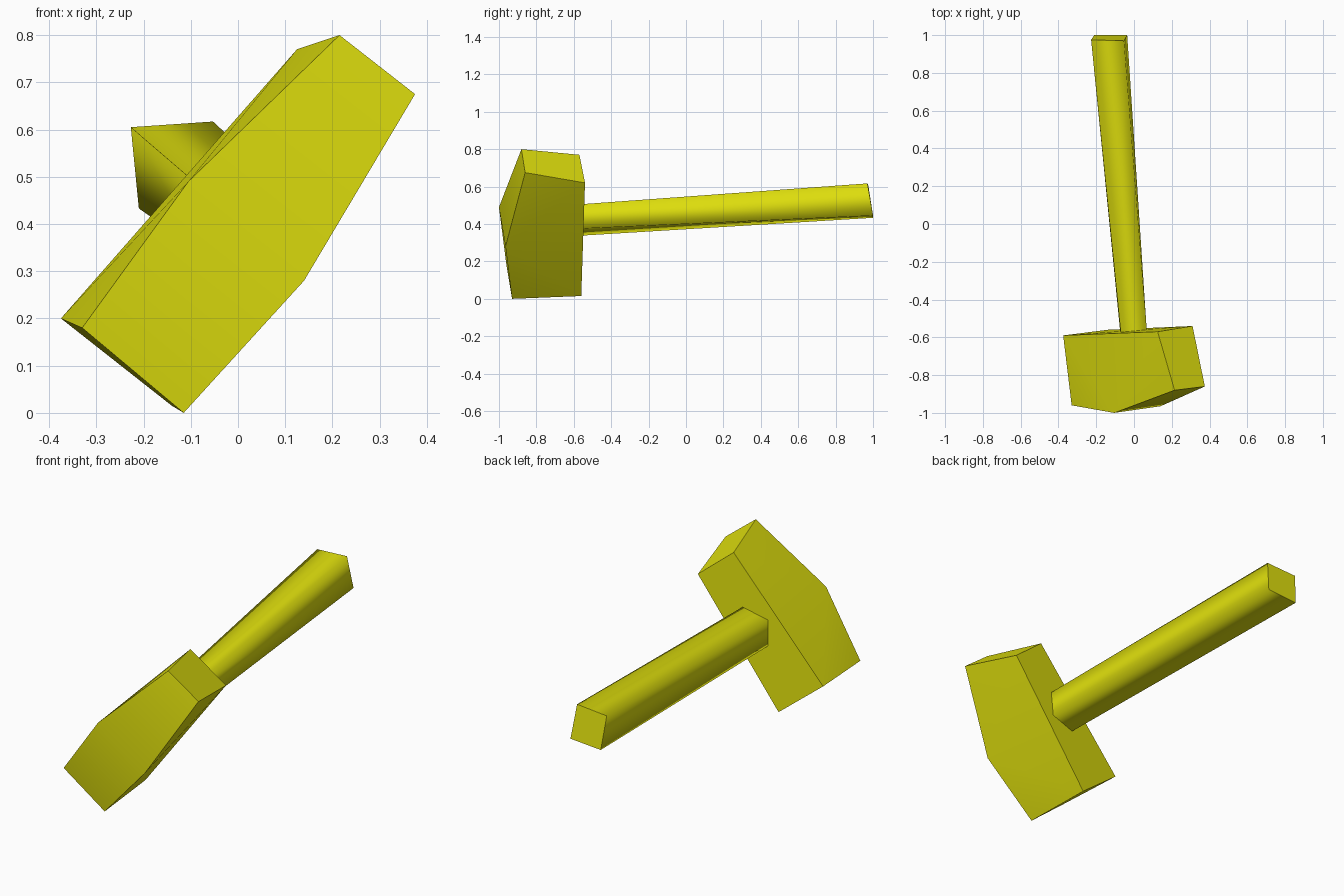
import bpy, bmesh, math

if "Cube" in bpy.data.objects:
    bpy.data.objects.remove(bpy.data.objects["Cube"])

yellow = bpy.data.materials.new("mustard yellow")
yellow.diffuse_color = (0.74, 0.74, 0.004, 1)
yellow.use_nodes = True
yellow.node_tree.nodes["Principled BSDF"].inputs["Base Color"].default_value = yellow.diffuse_color


def make(name, verts, faces):
    """Build a closed part with outward normals."""
    bm = bmesh.new()
    vs = [bm.verts.new(v) for v in verts]
    for f in faces:
        bm.faces.new([vs[i] for i in f])
    bmesh.ops.recalc_face_normals(bm, faces=bm.faces)
    me = bpy.data.meshes.new(name)
    bm.to_mesh(me)
    bm.free()
    me.materials.append(yellow)
    ob = bpy.data.objects.new(name, me)
    bpy.context.collection.objects.link(ob)
    return ob


# Mallet head: two five-point outlines (back top, front top, ridge, front bottom, back bottom)
upper_side = [(0.125, -0.57, 0.77), (0.215, -0.88, 0.80), (-0.105, -1.0, 0.49),
              (-0.33, -0.96, 0.18), (-0.375, -0.59, 0.20)]
lower_side = [(0.31, -0.54, 0.62), (0.375, -0.86, 0.675), (0.14, -0.965, 0.28),
              (-0.115, -0.93, 0.0), (-0.14, -0.56, 0.015)]
band = [(i, (i + 1) % 5, 5 + (i + 1) % 5, 5 + i) for i in range(5)]
cheek = [(0, 1, 2), (0, 2, 4), (2, 3, 4)]
cheeks = cheek + [tuple(i + 5 for i in f) for f in cheek]
head = make("mallet_head", upper_side + lower_side, band + cheeks)
bpy.context.view_layer.objects.active = head
head.select_set(True)
bpy.ops.object.shade_smooth_by_angle(angle=math.radians(35))

# Handle: four-sided taper with a slight twist, softly shaded sides and flat ends
base = [(-0.07, -0.572, 0.47), (0.068, -0.572, 0.505),
        (0.06, -0.572, 0.375), (-0.073, -0.572, 0.337)]
tip = [(-0.227, 0.975, 0.605), (-0.053, 0.97, 0.617),
       (-0.036, 1.0, 0.445), (-0.21, 1.0, 0.433)]
sides = [(i, (i + 1) % 4, 4 + (i + 1) % 4, 4 + i) for i in range(4)]
handle = make("handle", base + tip, sides + [(0, 1, 2, 3), (4, 5, 6, 7)])
for p in handle.data.polygons:
    p.use_smooth = abs(p.normal.y) < 0.6
